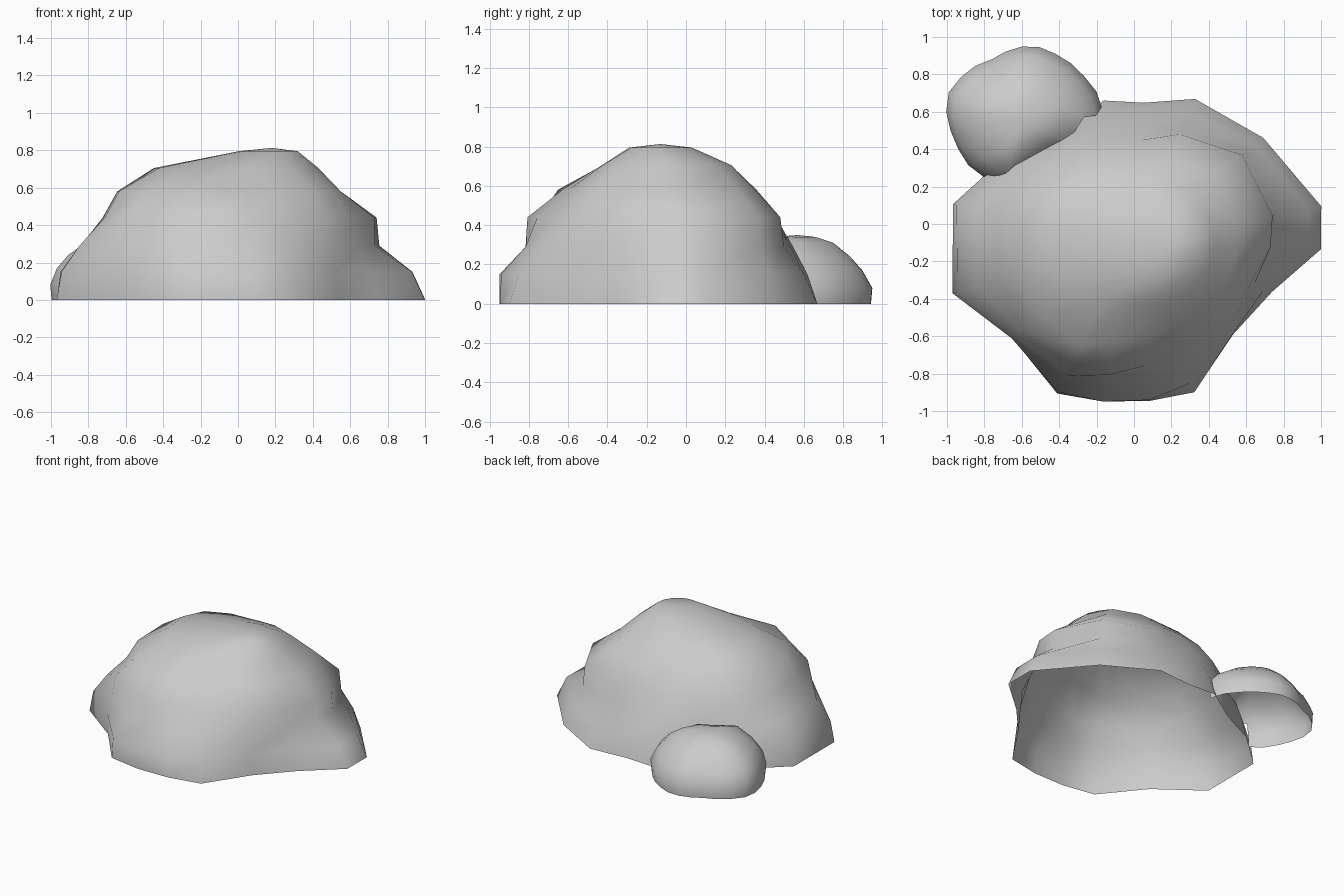
import bpy, bmesh
from math import cos, sin, radians
from mathutils import Vector
from mathutils.bvhtree import BVHTree

if "Cube" in bpy.data.objects:
    bpy.data.objects.remove(bpy.data.objects["Cube"])


def ring_mesh(name, rings, peak, neighbour=None):
    """Skin stacked rings, close the top with a fan, leave the base open.
    Faces buried under the neighbouring boulder are dropped. Returns a BVH tree."""
    bm = bmesh.new()
    loops = [[bm.verts.new(p) for p in ring] for ring in rings]
    n = len(loops[0])
    for low, high in zip(loops, loops[1:]):
        for i in range(n):
            j = (i + 1) % n
            bm.faces.new((low[i], low[j], high[j], high[i]))
    tip = bm.verts.new(peak)
    for i in range(n):
        bm.faces.new((loops[-1][i], loops[-1][(i + 1) % n], tip))
    for f in bm.faces:
        f.smooth = True
    if neighbour:
        buried = [f for f in bm.faces
                  if neighbour.ray_cast(f.calc_center_median(), Vector((0, 0, 1)))[0]]
        bmesh.ops.delete(bm, geom=buried, context='FACES')
    tree = BVHTree.FromBMesh(bm)
    me = bpy.data.meshes.new(name)
    bm.to_mesh(me)
    bm.free()
    bpy.context.collection.objects.link(bpy.data.objects.new(name, me))
    return tree


def polar(cx, cy, z, angles, radii):
    return [(cx + r * cos(radians(a)), cy + r * sin(radians(a)), z)
            for a, r in zip(angles, radii)]


# Large boulder: outline radii at rising heights, measured along the corner directions
angles = [-2, 11, 39, 67, 86, 102, 124, 147, 168, 195.6, 218, 243, 259, 275.5, 292, 317, 340.5]
base = [1.0, 1.02, .89, .835, .75, .777, .72, .83, .99, 1.007, .826, .905, .865, .85, .862, .722, .784]
low = [.93, .95, .84, .76, .72, .73, .70, .80, .97, .98, .83, .895, .865, .845, .81, .72, .74]
waist = [.73, .77, .76, .65, .63, .66, .66, .75, .86, .88, .80, .80, .73, .72, .71, .69, .68]
middle = [.73, .755, .745, .63, .55, .57, .62, .68, .74, .74, .77, .72, .72, .66, .62, .65, .66]
shoulder = [.55, .56, .58, .49, .46, .47, .52, .58, .66, .66, .63, .62, .54, .50, .50, .56, .55]
crown = [.43, .43, .42, .36, .33, .33, .38, .45, .46, .44, .40, .35, .33, .33, .35, .39, .42]
heights = [0, .15, .29, .44, .58, .705]
rings = [polar(0, -.1, z, angles, r)
         for z, r in zip(heights, [base, low, waist, middle, shoulder, crown])]
rings.append(polar(.16, -.13, .795, angles, [.16] * len(angles)))
large = ring_mesh("large_boulder", rings, (.18, -.13, .813))

# Small boulder merging into the back left of the large one
steps = [15 * i for i in range(24)]
foot = [.43, .41, .38, .365, .355, .355, .345, .33, .32, .345, .37, .40,
        .40, .39, .39, .40, .40, .34, .28, .25, .24, .25, .29, .38]
# Height, scale of the exposed side, scale of the side facing the large boulder, shift
levels = [(0, .99, 1, 0), (.08, 1.01, 1, 0), (.17, .92, 1, -.02), (.24, .77, .92, -.03),
          (.31, .52, .7, -.03), (.34, .26, .36, -.03)]
rings = [polar(-.6, .6 + dy, z, steps,
               [r * (t if 255 <= a <= 330 else s) for a, r in zip(steps, foot)])
         for z, s, t, dy in levels]
ring_mesh("small_boulder", rings, (-.6, .57, .35), large)
